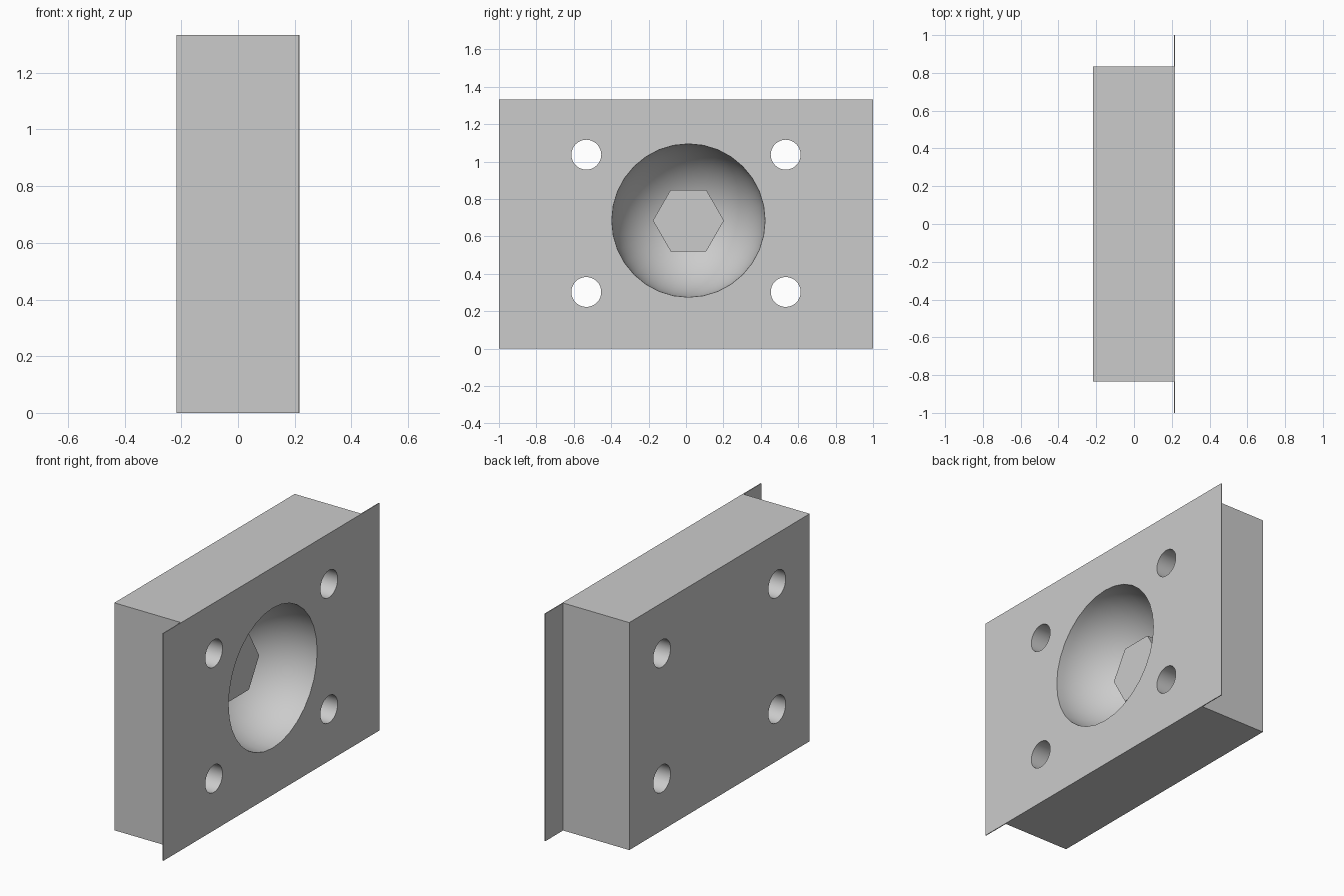
import bpy, math
from mathutils import Matrix, Vector

cube = bpy.data.objects.get("Cube")
if cube:
    bpy.data.objects.remove(cube, do_unlink=True)

grey = bpy.data.materials.new("plain grey")
grey.use_nodes = True
colour = (0.6, 0.6, 0.6, 1)
grey.diffuse_color = colour
grey.node_tree.nodes["Principled BSDF"].inputs["Base Color"].default_value = colour

HEIGHT = 1.333
BACK, SEAM, FACE = -0.217, 0.212, 0.217
BOWL = Vector((FACE, 0.013, 0.685))
BOWL_RADIUS = 0.41


def finish(obj, name):
    obj.name = name
    obj.data.materials.clear()
    obj.data.materials.append(grey)
    return obj


def box(name, x0, x1, width):
    bpy.ops.mesh.primitive_cube_add(size=1)
    obj = bpy.context.object
    obj.data.transform(Matrix.Translation(((x0 + x1) / 2, 0, HEIGHT / 2))
                       @ Matrix.Diagonal((x1 - x0, width, HEIGHT, 1)))
    return finish(obj, name)


def rod(name, x0, x1, y, z, radius, sides):
    """Prism lying along the x axis."""
    bpy.ops.mesh.primitive_cylinder_add(vertices=sides, radius=radius, depth=x1 - x0)
    obj = bpy.context.object
    obj.data.transform(Matrix.Translation(((x0 + x1) / 2, y, z))
                       @ Matrix.Rotation(math.pi / 2, 4, "Y"))
    return finish(obj, name)


def smooth(obj):
    bpy.ops.object.select_all(action="DESELECT")
    obj.select_set(True)
    bpy.context.view_layer.objects.active = obj
    bpy.ops.object.shade_smooth_by_angle(angle=math.radians(35))


# Main block and the thin, wider face plate
block = box("block", BACK, SEAM, 1.67)
plate = box("face_plate", SEAM, FACE, 2.0)

# Cutters: four through holes and the round bowl
cutters = [rod("hole_cutter", -0.4, 0.4, y, z, 0.08, 32)
           for y in (-0.533, 0.533) for z in (0.303, 1.037)]
bpy.ops.mesh.primitive_uv_sphere_add(segments=32, ring_count=32, radius=BOWL_RADIUS)
bowl_cutter = finish(bpy.context.object, "bowl_cutter")
bowl_cutter.data.transform(Matrix.Translation(BOWL) @ Matrix.Rotation(math.pi / 2, 4, "Y"))
cutters.append(bowl_cutter)

for part in (block, plate):
    bpy.context.view_layer.objects.active = part
    for cutter in cutters:
        mod = part.modifiers.new("cut", "BOOLEAN")
        mod.operation = "DIFFERENCE"
        mod.solver = "EXACT"
        mod.object = cutter
        bpy.ops.object.modifier_apply(modifier=mod.name)
    smooth(part)

for cutter in cutters:
    bpy.data.objects.remove(cutter, do_unlink=True)

# Hexagonal peg standing on the floor of the bowl
rod("hex_peg", FACE - BOWL_RADIUS + 0.005, -0.005, BOWL.y, BOWL.z, 0.19, 6)
